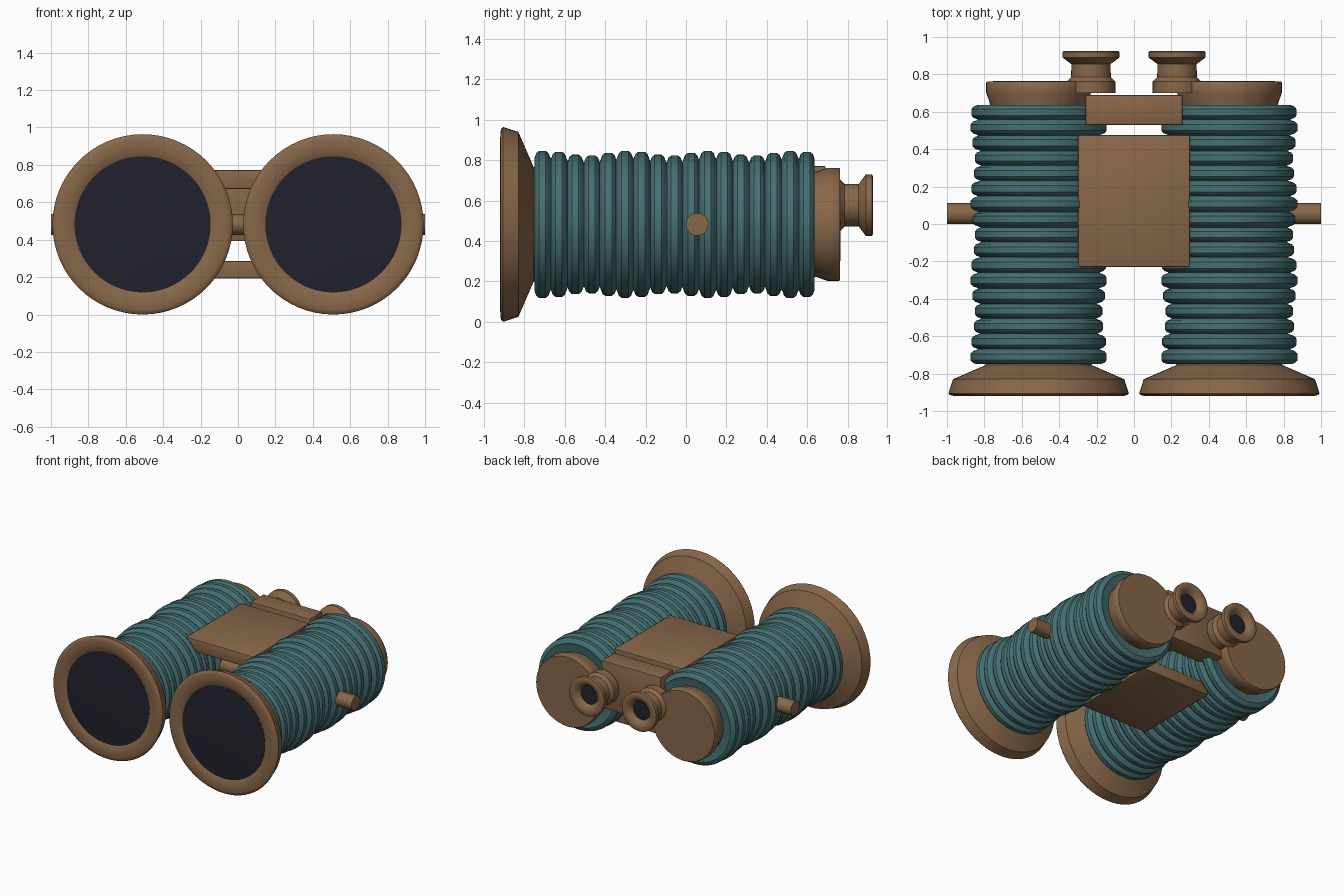
import bpy, bmesh, math
from mathutils import Matrix, Vector

if "Cube" in bpy.data.objects:
    bpy.data.objects.remove(bpy.data.objects["Cube"])


def material(name, col):
    m = bpy.data.materials.new(name)
    m.diffuse_color = (*col, 1)
    m.use_nodes = True
    m.node_tree.nodes["Principled BSDF"].inputs["Base Color"].default_value = m.diffuse_color
    return m


BROWN = material("brown leather", (0.25, 0.137, 0.068))
TEAL = material("teal grip", (0.062, 0.162, 0.17))
GLASS = material("dark glass", (0.016, 0.016, 0.027))


def finish(name, bm, mat, angle=40):
    bmesh.ops.remove_doubles(bm, verts=bm.verts, dist=1e-5)
    bmesh.ops.recalc_face_normals(bm, faces=bm.faces)
    me = bpy.data.meshes.new(name)
    bm.to_mesh(me)
    bm.free()
    me.materials.append(mat)
    ob = bpy.data.objects.new(name, me)
    bpy.context.collection.objects.link(ob)
    bpy.context.view_layer.objects.active = ob
    for o in bpy.context.selected_objects:
        o.select_set(False)
    ob.select_set(True)
    bpy.ops.object.shade_smooth_by_angle(angle=math.radians(angle))
    return ob


def lathe(name, profile, cx, cz, mat, seg=48, angle=40):
    """Spin a (radius, y) profile around an axis parallel to y."""
    bm = bmesh.new()
    vs = [bm.verts.new((cx + r, y, cz)) for r, y in profile]
    edges = [bm.edges.new(p) for p in zip(vs, vs[1:])]
    bmesh.ops.spin(bm, geom=vs + edges, cent=(cx, 0, cz), axis=(0, 1, 0),
                   angle=math.tau, steps=seg, use_merge=True)
    return finish(name, bm, mat, angle)


def box(name, lo, hi, mat, bevel=0.008):
    bm = bmesh.new()
    lo, hi = Vector(lo), Vector(hi)
    bmesh.ops.create_cube(bm, size=1, matrix=Matrix.Translation((lo + hi) / 2)
                          @ Matrix.Diagonal((*(hi - lo), 1)))
    bmesh.ops.bevel(bm, geom=bm.edges[:], offset=bevel, segments=2,
                    affect='EDGES', profile=0.5)
    return finish(name, bm, mat)


# ribbed barrel profile: 17 ribs whose radii repeat every five
CYCLE = [0.365, 0.36, 0.346, 0.342, 0.355]
START, PITCH = -0.752, 0.0818
ribs = [(0, START + 0.01), (0.30, START + 0.01)]
for i in range(17):
    r, y = CYCLE[i % 5], START + i * PITCH
    for dr, t in ((0.034, 0.03), (0.012, 0.13), (0.001, 0.3),
                  (0.001, 0.7), (0.012, 0.87), (0.034, 0.97)):
        ribs.append((r - dr, y + t * PITCH))
ribs += [(0.30, START + 17 * PITCH - 0.01), (0, START + 17 * PITCH - 0.01)]

for side, s in (("left", -1), ("right", 1)):
    x, z = 0.51 * s, 0.49
    lathe(side + "_barrel", ribs, x, z, TEAL, 64, 35)
    # flared objective hood with rounded front lip
    lathe(side + "_front_hood", [(0, -0.74), (0.28, -0.74), (0.285, -0.755),
                                 (0.458, -0.83), (0.482, -0.905), (0.475, -0.914),
                                 (0.455, -0.919), (0.42, -0.92), (0.385, -0.916),
                                 (0.362, -0.905), (0.36, -0.88), (0, -0.88)],
          x, z, BROWN, 64)
    lathe(side + "_front_lens", [(0, -0.914), (0.2, -0.912), (0.364, -0.907),
                                 (0.364, -0.87), (0, -0.87)], x, z, GLASS, 64)
    # rear prism cap
    lathe(side + "_rear_cap", [(0, 0.60), (0.255, 0.60), (0.262, 0.65),
                               (0.28, 0.70), (0.28, 0.757), (0.275, 0.763),
                               (0, 0.765)], x, z, BROWN, 48)
    # eyepiece, offset inwards and upwards
    ex, ez = 0.23 * s, 0.585
    lathe(side + "_eyepiece", [(0, 0.70), (0.13, 0.70), (0.13, 0.762),
                               (0.106, 0.785), (0.105, 0.855), (0.152, 0.89),
                               (0.152, 0.92), (0.145, 0.925), (0.115, 0.925),
                               (0.085, 0.91), (0.068, 0.88), (0, 0.88)],
          ex, ez, BROWN, 40)
    lathe(side + "_eye_lens", [(0, 0.89), (0.072, 0.887), (0.068, 0.875),
                               (0, 0.875)], ex, ez, GLASS, 40)

# bridge plates above and below, and the rear block
box("upper_bridge", (-0.3, -0.23, 0.68), (0.3, 0.475, 0.78), BROWN)
box("lower_bridge", (-0.3, -0.23, 0.20), (0.3, 0.475, 0.295), BROWN)
box("rear_bridge_block", (-0.26, 0.53, 0.40), (0.26, 0.69, 0.78), BROWN)

# cross rod that ends in the side pegs
bm = bmesh.new()
bmesh.ops.create_cone(bm, cap_ends=True, segments=32, radius1=0.056, radius2=0.056,
                      depth=2.0, matrix=Matrix.Translation((0, 0.055, 0.49))
                      @ Matrix.Rotation(math.pi / 2, 4, 'Y'))
finish("cross_rod", bm, BROWN)

# rest the whole model on the ground
drop = min((o.matrix_world @ v.co).z for o in bpy.data.objects
           if o.type == 'MESH' for v in o.data.vertices)
for o in bpy.data.objects:
    o.location.z -= drop
